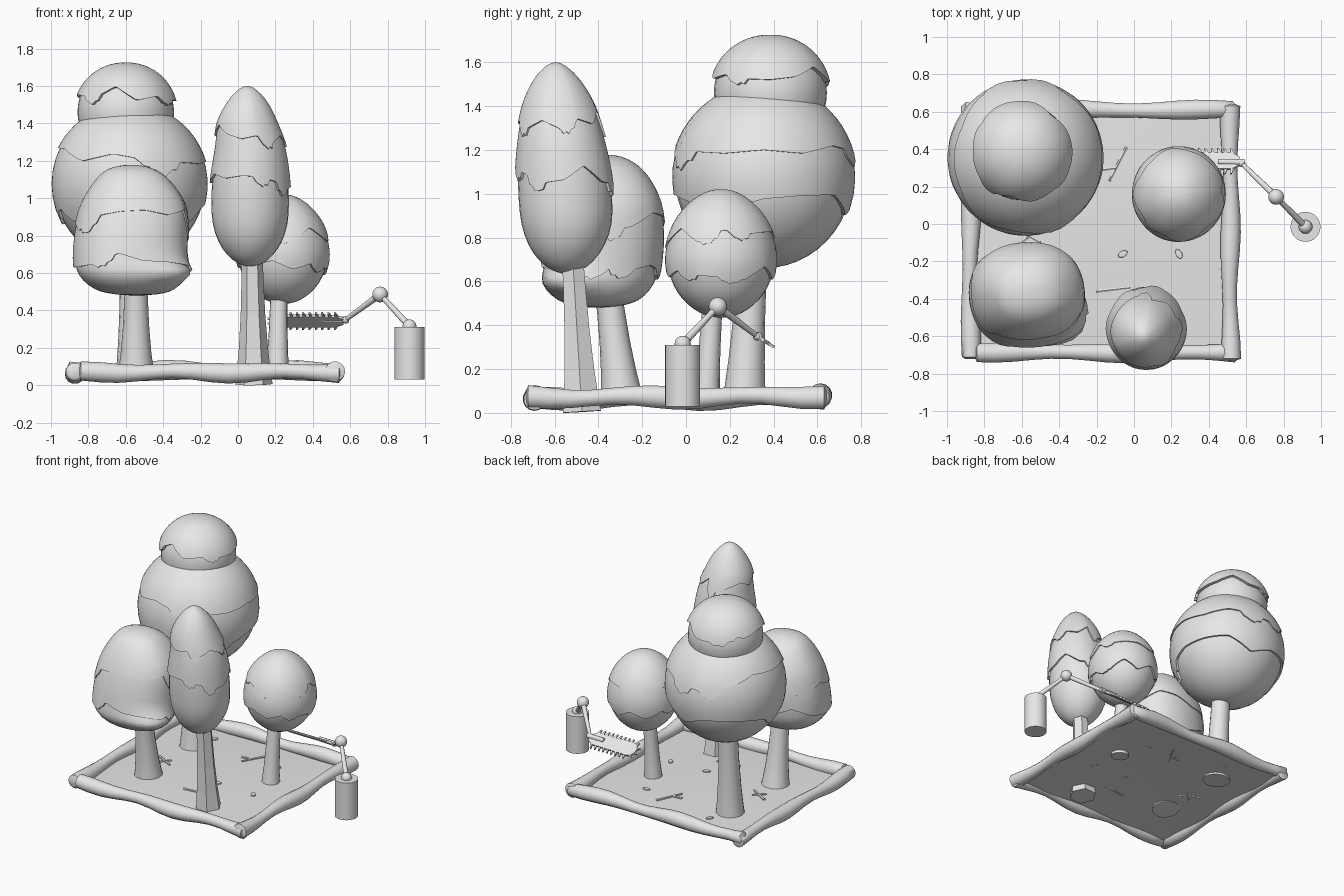
import bpy, bmesh, math, random
from mathutils import Vector

if "Cube" in bpy.data.objects:
    bpy.data.objects.remove(bpy.data.objects["Cube"])

random.seed(4)
TAU = math.tau
clay = bpy.data.materials.new("clay_grey")
clay.diffuse_color = (0.8, 0.8, 0.8, 1)
clay.use_nodes = True
clay.node_tree.nodes["Principled BSDF"].inputs["Base Color"].default_value = clay.diffuse_color


def finish(name, bm, angle=35):
    bmesh.ops.recalc_face_normals(bm, faces=bm.faces)
    me = bpy.data.meshes.new(name)
    bm.to_mesh(me)
    bm.free()
    me.materials.append(clay)
    ob = bpy.data.objects.new(name, me)
    bpy.context.collection.objects.link(ob)
    if angle:
        bpy.context.view_layer.objects.active = ob
        ob.select_set(True)
        bpy.ops.object.shade_smooth_by_angle(angle=math.radians(angle))
        ob.select_set(False)
    return ob


def loft(bm, rings, cap_start=True, cap_end=True):
    vs = [[bm.verts.new(p) for p in r] for r in rings]
    n = len(vs[0])
    for a, b in zip(vs, vs[1:]):
        for j in range(n):
            bm.faces.new((a[j], a[(j + 1) % n], b[(j + 1) % n], b[j]))
    if cap_start:
        bm.faces.new(vs[0])
    if cap_end:
        bm.faces.new(vs[-1])


def tube(name, path, radii, sides=12, angle=40):
    """Round bar with one ring per path point."""
    path = [Vector(p) for p in path]
    d = (path[-1] - path[0]).normalized()
    u = d.cross(Vector((0, 1, 0) if abs(d.y) < 0.9 else (0, 0, 1))).normalized()
    v = d.cross(u)
    bm = bmesh.new()
    loft(bm, [[p + r * (math.cos(TAU * j / sides) * u + math.sin(TAU * j / sides) * v)
               for j in range(sides)] for p, r in zip(path, radii)])
    return finish(name, bm, angle)


def ball(name, c, r):
    bm = bmesh.new()
    bmesh.ops.create_uvsphere(bm, u_segments=20, v_segments=12, radius=r)
    bmesh.ops.translate(bm, verts=bm.verts, vec=c)
    finish(name, bm, 60)


class Profile:
    """Smooth stack of ellipses: rows of (z, cx, cy, rx, ry) from top to bottom."""
    def __init__(self, rows, shape=None):
        flip = lambda r: (r[0], r[1], r[2], -r[3], -r[4])
        self.rows = [flip(rows[1])] + rows + [flip(rows[-2])]
        self.n = len(rows) - 1
        self.shape = shape or (lambda ang, z: 1.0)

    def at(self, t):
        s = min(max(t, 0), 1) * self.n
        i = min(int(s), self.n - 1)
        f = s - i
        return [0.5 * (2 * b + (c - a) * f + (2 * a - 5 * b + 4 * c - d) * f * f
                       + (3 * b - a - 3 * c + d) * f ** 3)
                for a, b, c, d in zip(*self.rows[i:i + 4])]

    def point(self, t, ang, off=0.0):
        z, cx, cy, rx, ry = self.at(t)
        k = self.shape(ang, z)
        return (cx + (max(rx, 0.002) * k + off) * math.cos(ang),
                cy + (max(ry, 0.002) * k + off) * math.sin(ang), z + (0.5 - t) * off)

    def find(self, z):
        lo, hi = 0.0, 1.0
        for _ in range(24):
            m = (lo + hi) / 2
            lo, hi = (m, hi) if self.at(m)[0] > z else (lo, m)
        return lo


def sphere_rows(cx, cy, cz, r, rz, n=10):
    return [(cz + rz * math.cos(math.pi * i / n), cx, cy, r * math.sin(math.pi * i / n),
             r * math.sin(math.pi * i / n)) for i in range(n + 1)]


def foliage(name, rows, layers, segs=32, shape=None):
    """Leafy blob with overlapping caps that end in ragged, dripping edges."""
    prof = Profile(rows, shape)
    bm = bmesh.new()
    loft(bm, [[prof.point(i / 24, TAU * j / segs) for j in range(segs)] for i in range(25)])
    finish(name, bm, 60)
    for k, (z0, amp, off) in enumerate(layers):
        N, K = 96, 14
        ctrl = [random.uniform(-1, 1) for _ in range(K)]
        drips = [(random.random() * TAU, random.uniform(0.7, 1.2)) for _ in range(4)]
        edge = []
        for j in range(N):
            a = TAU * j / N
            s = K * j / N
            i, f = int(s), s - int(s)
            z = z0 + amp * (ctrl[i % K] * (1 - f) + ctrl[(i + 1) % K] * f)
            for da, size in drips:
                w = abs((a - da + math.pi) % TAU - math.pi) / 0.2
                if w < 1:
                    z -= amp * size * math.sqrt(1 - w * w) * (0.6 + 0.4 * abs(math.cos(4 * w)))
            edge.append(prof.find(z))
        rings = [[prof.point(edge[j] * i / 12, TAU * j / N, off * (0.35 + 0.65 * i / 12))
                  for j in range(N)] for i in range(13)]
        rings.append([prof.point(edge[j], TAU * j / N, -0.004) for j in range(N)])
        bm = bmesh.new()
        loft(bm, rings, cap_end=False)
        finish(f"{name}_cap_{k + 1}", bm, 40)


# Ground sheet, slightly raised in the middle
def ground_z(x, y):
    u, v = (x + 0.18) / 0.69, (y + 0.04) / 0.65
    return 0.048 + 0.018 * max(0, 1 - u * u) * max(0, 1 - v * v)


bm = bmesh.new()
bmesh.ops.create_grid(bm, x_segments=12, y_segments=12, size=1)
for v in bm.verts:
    x, y = -0.18 + 0.69 * v.co.x, -0.04 + 0.65 * v.co.y
    v.co = (x, y, ground_z(x, y))
finish("ground", bm, 60)


# Lumpy border logs
def log(name, a, b):
    a, b = Vector(a), Vector(b)
    side = Vector((0, 0, 1)).cross(b - a).normalized()
    path, radii = [a.lerp(b, -0.008)], [0.028]
    for i in range(15):
        path.append(a.lerp(b, i / 14) + Vector((0, 0, 0.007 * math.sin(i * 1.1 + a.x * 5)))
                    + side * 0.004 * math.sin(i * 0.8 + a.y * 4 + 1))
        radii.append(0.046 + 0.008 * math.sin(i * 0.9 + a.y * 7 + a.x))
    path.append(a.lerp(b, 1.008))
    radii.append(0.028)
    tube(name, path, radii, 14, 60)


log("front_log", (-0.84, -0.685, 0.07), (0.54, -0.69, 0.07))
log("back_log", (-0.9, 0.61, 0.075), (0.53, 0.61, 0.075))
log("left_log", (-0.875, -0.71, 0.065), (-0.875, 0.63, 0.07))
log("right_log", (0.515, -0.72, 0.07), (0.515, 0.63, 0.075))


# Trunks flare at the foot
def trunk(name, foot, top, r0, r1, sides=16, angle=40):
    foot, top = Vector(foot), Vector(top)
    steps = [0, 0.08, 0.25, 0.5, 0.75, 1]
    tube(name, [foot.lerp(top, s) for s in steps],
         [r1 + (r0 - r1) * ((1 - s) ** 3 * 0.7 + (1 - s) * 0.3) for s in steps], sides, angle)


trunk("large_tree_trunk", (-0.555, 0.265, 0.045), (-0.565, 0.31, 0.8), 0.1, 0.065)
trunk("round_tree_trunk", (-0.545, -0.29, 0.045), (-0.545, -0.36, 0.6), 0.1, 0.06)
trunk("tall_tree_trunk", (0.085, -0.475, 0.005), (0.075, -0.52, 0.75), 0.1, 0.055, 6, 0)
trunk("small_tree_trunk", (0.21, 0.09, 0.04), (0.22, 0.125, 0.55), 0.065, 0.045)

# Large two-tier tree
foliage("large_tree_lower", sphere_rows(-0.58, 0.355, 1.08, 0.405, 0.42),
        [(1.23, 0.06, 0.02), (0.95, 0.06, 0.014)])
foliage("large_tree_upper", sphere_rows(-0.6, 0.385, 1.46, 0.258, 0.262), [(1.55, 0.045, 0.02)])


# Rounded tree: slightly boxy in plan, with a lump low on one corner
def boxy(ang, z):
    d = (ang + 0.62 + math.pi) % TAU - math.pi
    return 1 + 0.02 * math.cos(4 * (ang - 0.93)) + 0.22 * math.exp(-(d / 0.5) ** 2 - ((z - 0.6) / 0.06) ** 2)


foliage("round_tree", [
    (1.175, -0.57, -0.365, 0, 0), (1.15, -0.57, -0.365, 0.12, 0.1), (1.08, -0.563, -0.36, 0.2, 0.175),
    (0.96, -0.56, -0.36, 0.272, 0.235), (0.82, -0.57, -0.37, 0.295, 0.262),
    (0.68, -0.578, -0.385, 0.297, 0.267), (0.59, -0.57, -0.4, 0.285, 0.257),
    (0.52, -0.555, -0.4, 0.225, 0.195), (0.49, -0.545, -0.4, 0.14, 0.11), (0.48, -0.54, -0.4, 0, 0)],
    [(0.88, 0.06, 0.018), (0.68, 0.05, 0.014)], shape=boxy)

# Tall slim tree
foliage("tall_tree", [
    (z, 0.065 - 0.015 * (z > 1.35), -0.545 - 0.05 * max(0, z - 0.9) / 0.7, r, r * 1.03) for z, r in (
        (1.595, 0), (1.565, 0.05), (1.5, 0.1), (1.4, 0.146), (1.27, 0.177), (1.12, 0.2), (0.97, 0.207),
        (0.85, 0.197), (0.75, 0.16), (0.68, 0.105), (0.645, 0.05), (0.635, 0))],
    [(1.34, 0.05, 0.02), (1.09, 0.05, 0.013)])

# Small egg tree
foliage("small_tree", [
    (z, 0.24, 0.16, r, r * 1.02) for z, r in (
        (1.017, 0), (1.0, 0.07), (0.945, 0.143), (0.86, 0.203), (0.75, 0.236), (0.65, 0.235),
        (0.55, 0.195), (0.48, 0.13), (0.445, 0.065), (0.435, 0))],
    [(0.81, 0.04, 0.016), (0.64, 0.035, 0.012)])

# Canister, ball joints and arm rods
tube("canister", [(0.917, -0.015, 0.03), (0.917, -0.015, 0.31)], [0.08, 0.08], 32)
shoulder, elbow, wrist = (0.917, -0.015, 0.315), (0.76, 0.145, 0.485), (0.575, 0.325, 0.35)
ball("shoulder_joint", shoulder, 0.037)
ball("elbow_joint", elbow, 0.042)
tube("upper_arm", [shoulder, elbow], [0.018, 0.013])
tube("forearm", [elbow, wrist], [0.018, 0.012])
ball("wrist_joint", wrist, 0.02)
tube("blade_clamp", [(0.45, 0.333, 0.35), (0.59, 0.33, 0.35)], [0.016, 0.018], 10)

# Flat saw blade with a rounded tip, and teeth around its edge
across, flat = Vector((0, 0.85, -0.53)), Vector((0, 0.53, 0.85))
mid = Vector((0.405, 0.335, 0.343))


def plate(name, outline, thick):
    bm = bmesh.new()
    loft(bm, [[mid + Vector((x, 0, 0)) + across * w + flat * s for x, w in outline]
              for s in (-thick, thick)])
    finish(name, bm, 0)


tip = [(-0.17 - 0.055 * math.sin(a), 0.055 * math.cos(a)) for a in [math.pi * i / 10 for i in range(11)]]
plate("saw_blade", [(0.16, 0.025), (0.12, 0.05)] + tip + [(0.12, -0.05), (0.16, -0.025)], 0.008)
for i in range(9):
    x = -0.16 + i * 0.034
    for s in (-1, 1):
        plate("saw_tooth", [(x, 0.047 * s), (x + 0.018, 0.047 * s), (x + 0.004, 0.08 * s),
                            (x - 0.004, 0.08 * s)], 0.006)
for i in range(1, 5):
    a = math.pi * i / 5
    dx, dw = -math.sin(a), math.cos(a)
    c = (-0.17 + 0.05 * dx, 0.05 * dw)
    plate("saw_tooth", [(c[0] - dw * 0.009, c[1] + dx * 0.009), (c[0] + dw * 0.009, c[1] - dx * 0.009),
                        (c[0] + dx * 0.03, c[1] + dw * 0.03)], 0.006)

# Fallen twigs and leaves
for x0, y0, x1, y1 in ((-0.04, 0.41, -0.13, 0.23), (-0.17, 0.29, -0.09, 0.3), (-0.2, -0.36, -0.02, -0.34),
                       (-0.64, -0.02, -0.5, -0.1), (-0.6, -0.1, -0.53, -0.03)):
    tube("twig", [(x0, y0, ground_z(x0, y0) + 0.003), (x1, y1, ground_z(x1, y1) + 0.003)], [0.01, 0.007], 6)
for x, y, t in ((-0.06, -0.16, 0.5), (0.24, -0.16, 2.1), (0.12, 0.3, 0), (-0.5, 0.43, 1)):
    bm = bmesh.new()
    loft(bm, [[(x + s * (0.03 * math.cos(a) * math.cos(t) - 0.018 * math.sin(a) * math.sin(t)),
                y + s * (0.03 * math.cos(a) * math.sin(t) + 0.018 * math.sin(a) * math.cos(t)),
                ground_z(x, y) + dz)
               for a in [TAU * i / 7 for i in range(7)]] for s, dz in ((1, -0.003), (0.9, 0.008))])
    finish("leaf", bm, 0)
